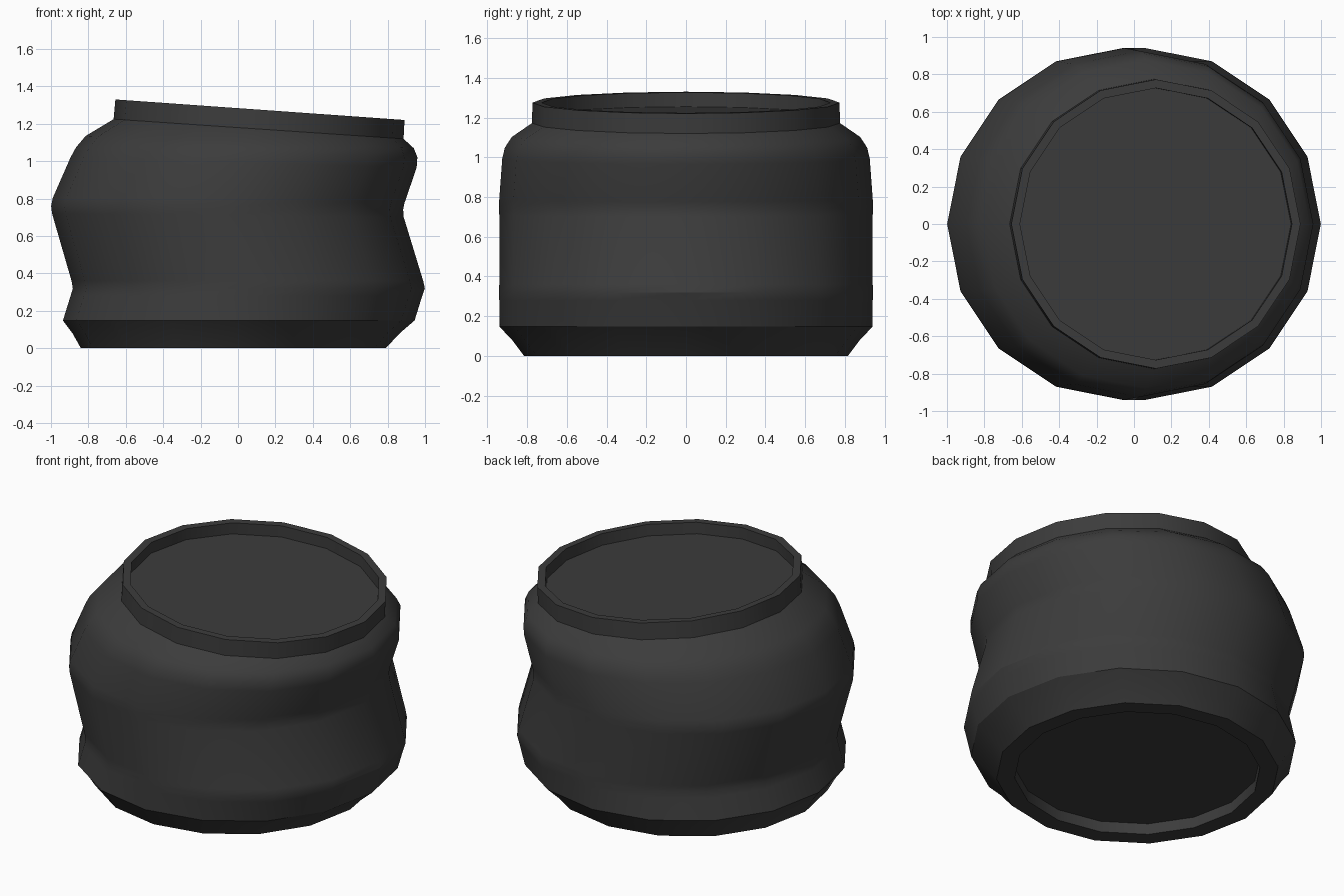
import bpy, bmesh
from math import sin, cos, tau, radians

if "Cube" in bpy.data.objects:
    bpy.data.objects.remove(bpy.data.objects["Cube"])

SIDES = 16


def ring_stack(name, rings, mat):
    """Skin a closed stack of rings: (centre x, centre z, radius, z slope along x)."""
    bm = bmesh.new()
    loops = []
    for cx, cz, r, slope in rings:
        loops.append([bm.verts.new((cx + r * cos(tau * i / SIDES),
                                    r * sin(tau * i / SIDES),
                                    cz + slope * r * cos(tau * i / SIDES)))
                      for i in range(SIDES)])
    for a, b in zip(loops, loops[1:]):
        for i in range(SIDES):
            j = (i + 1) % SIDES
            bm.faces.new((a[i], a[j], b[j], b[i]))
    bm.faces.new(loops[0][::-1])
    bm.faces.new(loops[-1])
    bmesh.ops.recalc_face_normals(bm, faces=bm.faces)
    me = bpy.data.meshes.new(name)
    bm.to_mesh(me)
    bm.free()
    ob = bpy.data.objects.new(name, me)
    bpy.context.collection.objects.link(ob)
    me.materials.append(mat)
    bpy.ops.object.select_all(action='DESELECT')
    ob.select_set(True)
    bpy.context.view_layer.objects.active = ob
    bpy.ops.object.shade_smooth_by_angle(angle=radians(30))
    return ob


dark = bpy.data.materials.new("dark_grey")
dark.diffuse_color = (0.045, 0.045, 0.045, 1)
dark.use_nodes = True
dark.node_tree.nodes["Principled BSDF"].inputs["Base Color"].default_value = dark.diffuse_color

ring_stack("wavy_jar_body", [
    # recessed underside and foot rim
    (-0.025, 0.07, 0.71, 0),
    (-0.025, 0.0, 0.71, 0),
    (-0.025, 0.0, 0.815, 0),
    # flared base
    (-0.01, 0.08, 0.875, 0),
    (0.004, 0.148, 0.94, 0),
    # lower bend to the right
    (0.045, 0.28, 0.94, 0),
    (0.058, 0.32, 0.941, 0),
    (0.05, 0.36, 0.94, 0),
    # upper bend to the left
    (-0.054, 0.71, 0.94, -0.01),
    (-0.058, 0.75, 0.941, -0.01),
    (-0.05, 0.79, 0.94, -0.015),
    # tilted shoulder
    (0.03, 0.993, 0.925, -0.03),
    (0.047, 1.048, 0.912, -0.03),
    (0.0625, 1.102, 0.877, -0.037),
    # tilted neck, rim and recessed top
    (0.11, 1.172, 0.775, -0.068),
    (0.1175, 1.275, 0.773, -0.071),
    (0.1175, 1.275, 0.727, -0.071),
    (0.1125, 1.203, 0.727, -0.071),
], dark)
